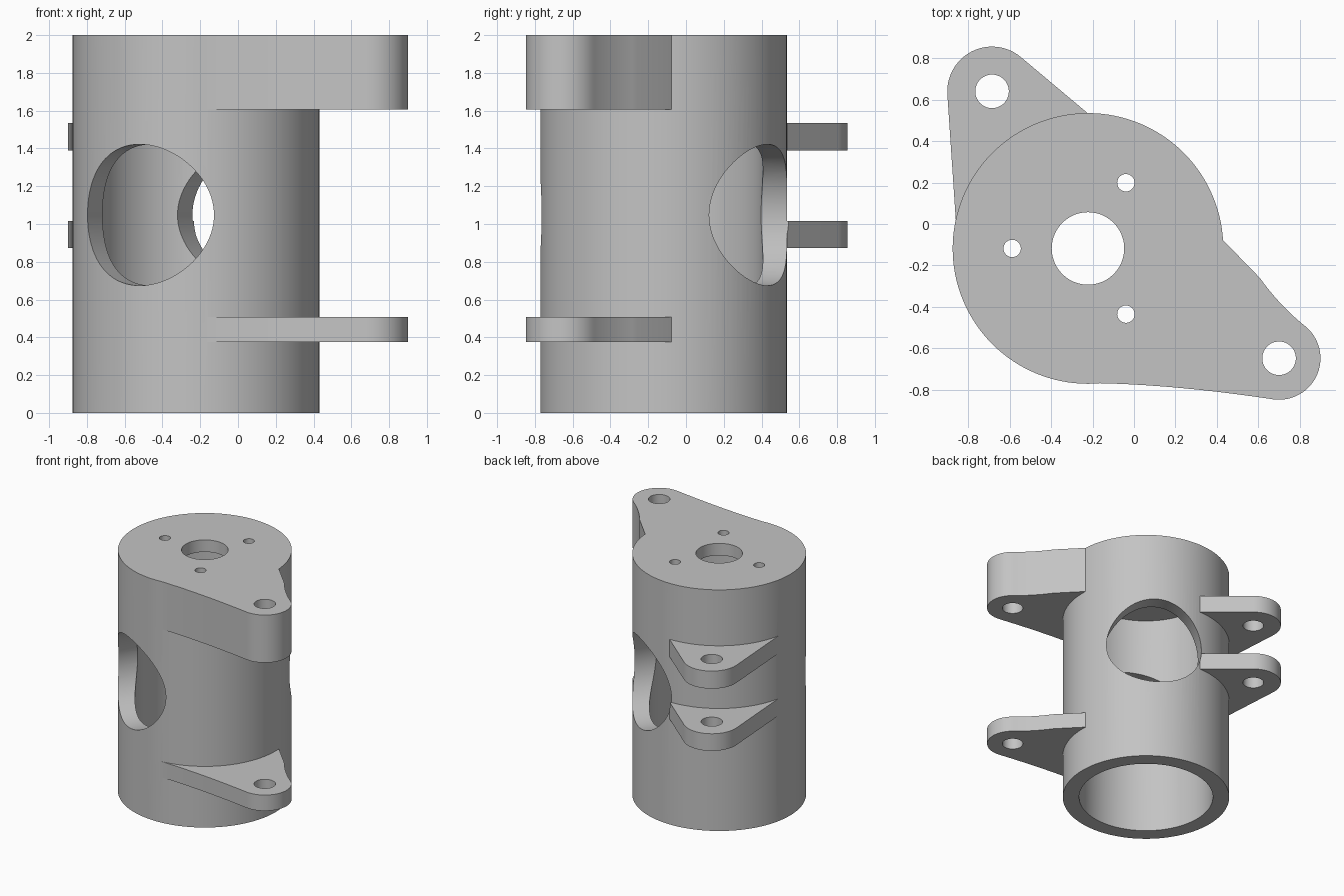
import bpy, bmesh
from math import radians, cos, sin, pi
from mathutils import Matrix, Vector

if "Cube" in bpy.data.objects:
    bpy.data.objects.remove(bpy.data.objects["Cube"], do_unlink=True)

CX, CY, R, BORE = -0.222, -0.118, 0.653, 0.525

grey = bpy.data.materials.new("plain grey")
grey.use_nodes = True
color = (0.55, 0.55, 0.55, 1)
grey.diffuse_color = color
grey.node_tree.nodes["Principled BSDF"].inputs["Base Color"].default_value = color


def finish(name, bm):
    bmesh.ops.recalc_face_normals(bm, faces=bm.faces)
    mesh = bpy.data.meshes.new(name)
    bm.to_mesh(mesh)
    bm.free()
    mesh.materials.append(grey)
    obj = bpy.data.objects.new(name, mesh)
    bpy.context.collection.objects.link(obj)
    return obj


def cylinder(name, x, y, z0, z1, r, segments=48):
    bm = bmesh.new()
    bmesh.ops.create_cone(bm, cap_ends=True, segments=segments, radius1=r, radius2=r,
                          depth=z1 - z0, matrix=Matrix.Translation((x, y, (z0 + z1) / 2)))
    return finish(name, bm)


def slab(name, outline, z0, z1):
    bm = bmesh.new()
    face = bm.faces.new([bm.verts.new((x, y, z0)) for x, y in outline])
    top = bmesh.ops.extrude_face_region(bm, geom=[face])["geom"]
    bmesh.ops.translate(bm, vec=(0, 0, z1 - z0),
                        verts=[v for v in top if isinstance(v, bmesh.types.BMVert)])
    return finish(name, bm)


def arc(x, y, r, a0, a1, n=24):
    return [(x + r * cos(radians(a0 + (a1 - a0) * i / n)),
             y + r * sin(radians(a0 + (a1 - a0) * i / n))) for i in range(n + 1)]


def curve(a, b, c, n=10):
    """Points along a quadratic curve, without its end point."""
    a, b, c = Vector(a), Vector(b), Vector(c)
    return [tuple(a * (1 - t) ** 2 + b * 2 * t * (1 - t) + c * t * t)
            for t in (i / n for i in range(n))]


def combine(target, tool, operation):
    mod = target.modifiers.new(operation.lower(), 'BOOLEAN')
    mod.operation, mod.solver, mod.object = operation, 'EXACT', tool
    bpy.context.view_layer.objects.active = target
    bpy.ops.object.modifier_apply(modifier=mod.name)
    bpy.data.objects.remove(tool, do_unlink=True)


# Main tube, solid at first
body = cylinder("tube_housing", CX, CY, 0, 2, R, 128)

# Front mounting ears: one thick at the top, one thin near the bottom
front_x, front_y, back_x, back_y = 0.70, -0.648, -0.685, 0.64
front_outline = [(CX, CY), (CX + 0.04, -0.70)]
front_outline += curve((-0.178, -0.768), (0.20, -0.775), (0.672, -0.846))
front_outline += arc(front_x, front_y, 0.2, -98, 52)
front_outline += curve((0.815, -0.484), (0.70, -0.39), (0.607, -0.26))
front_outline += [(0.607, -0.26), (0.429, -0.077), (0.33, -0.05)]
for z0, z1 in ((1.605, 2.0), (0.376, 0.507)):
    combine(body, slab("front_ear", front_outline, z0, z1), 'UNION')

# Back mounting ears: a matching pair
back_outline = [(CX, CY), (CX, 0.45), (-0.226, 0.537)]
back_outline += arc(back_x, back_y, 0.216, 50, 184)
back_outline += [(-0.86, 0.02), (-0.78, 0.0)]
for z0, z1 in ((0.874, 1.016), (1.39, 1.536)):
    combine(body, slab("back_ear", back_outline, z0, z1), 'UNION')

# Bore open at the bottom, leaving a thin end cap
combine(body, cylinder("bore", CX, CY, -0.1, 1.9, BORE, 128), 'DIFFERENCE')

# Cross hole through both walls, slightly off the tube axis
cross = cylinder("cross_hole", 0, 0, -1, 1, 0.374, 96)
cross.data.transform(Matrix.Translation((CX + 0.027, CY - 0.0155, 1.048))
                     @ Matrix.Rotation(radians(60), 4, 'Z')
                     @ Matrix.Rotation(pi / 2, 4, 'Y'))
combine(body, cross, 'DIFFERENCE')

# Shaft hole and three screw holes in the cap
combine(body, cylinder("shaft_hole", CX, CY, 1.8, 2.1, 0.175), 'DIFFERENCE')
for angle in (60, 180, 300):
    combine(body, cylinder("screw_hole", CX + 0.366 * cos(radians(angle)),
                           CY + 0.366 * sin(radians(angle)), 1.8, 2.1, 0.042, 32), 'DIFFERENCE')

# Bolt holes through the ears
for x, y in ((front_x, front_y), (back_x, back_y)):
    combine(body, cylinder("bolt_hole", x, y, -0.1, 2.1, 0.081), 'DIFFERENCE')

# Smooth round walls, crisp rims
bpy.ops.object.select_all(action='DESELECT')
body.select_set(True)
bpy.context.view_layer.objects.active = body
bpy.ops.object.shade_smooth_by_angle(angle=radians(25))
